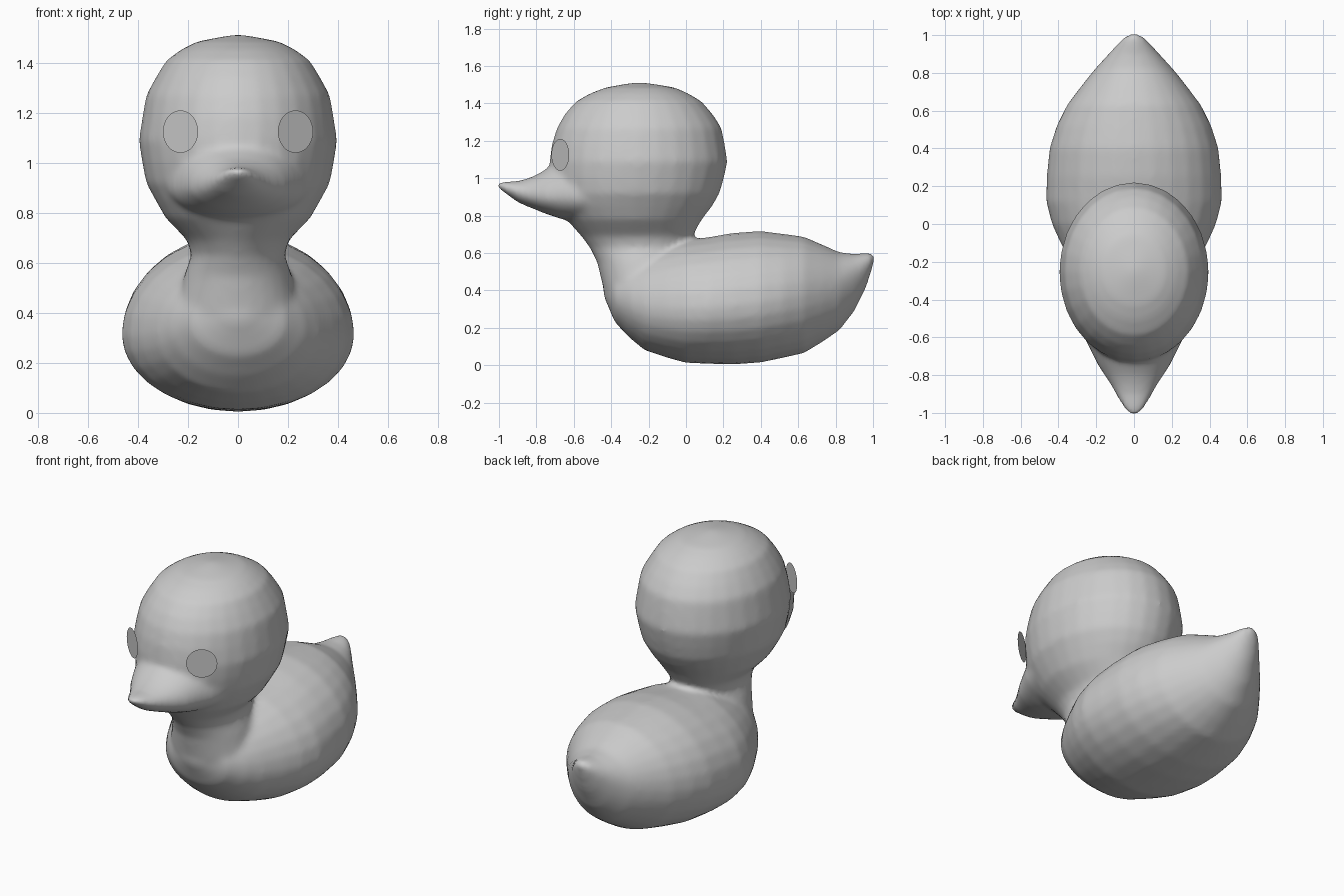
import bpy, bmesh
from math import sin, cos, pi, atan2
from mathutils import Matrix

if "Cube" in bpy.data.objects:
    bpy.data.objects.remove(bpy.data.objects["Cube"])

SIDES = 28


def loft(bm, rings):
    """Skin a list of closed point rings and cap both ends."""
    loops = [[bm.verts.new(p) for p in ring] for ring in rings]
    for a, b in zip(loops, loops[1:]):
        for i in range(SIDES):
            j = (i + 1) % SIDES
            bm.faces.new((a[i], a[j], b[j], b[i]))
    bm.faces.new(loops[0])
    bm.faces.new(loops[-1])


def ring_y(y, low, high, w, mid):
    """Upright section at y, widest at the given fraction of its height."""
    zc = low + (high - low) * mid
    pts = []
    for i in range(SIDES):
        s, c = sin(2 * pi * i / SIDES), cos(2 * pi * i / SIDES)
        pts.append((w * c, y, zc + s * ((high - zc) if s > 0 else (zc - low))))
    return pts


def ring_z(z, front, back, w):
    """Level section at z."""
    yc, r = (front + back) / 2, (back - front) / 2
    return [(w * cos(2 * pi * i / SIDES), yc + r * sin(2 * pi * i / SIDES), z)
            for i in range(SIDES)]


def part_object(name, bm):
    bmesh.ops.recalc_face_normals(bm, faces=bm.faces)
    mesh = bpy.data.meshes.new(name)
    bm.to_mesh(mesh)
    bm.free()
    obj = bpy.data.objects.new(name, mesh)
    bpy.context.collection.objects.link(obj)
    return obj


bm = bmesh.new()

# body and tail: y, bottom, top, half width, height of widest point
body = [(-.44, .37, .46, .05, .5), (-.38, .23, .52, .19, .48),
        (-.30, .145, .56, .27, .47), (-.22, .08, .60, .325, .46),
        (-.10, .04, .64, .39, .45), (0, .013, .67, .435, .45),
        (.12, .008, .685, .466, .45), (.25, .004, .708, .463, .45),
        (.40, .015, .718, .448, .46), (.52, .04, .703, .41, .48),
        (.63, .065, .688, .355, .5), (.73, .125, .645, .28, .52),
        (.82, .187, .604, .208, .55), (.90, .29, .596, .135, .6),
        (.96, .41, .60, .08, .62), (.99, .50, .60, .05, .62),
        (1.006, .555, .592, .02, .5)]
loft(bm, [ring_y(*s) for s in body])

# head and neck: z, front, back, half width
head = [(.20, -.35, -.05, .22), (.40, -.44, 0, .25), (.55, -.475, .01, .215),
        (.63, -.515, .02, .187), (.69, -.56, .035, .203), (.78, -.64, .085, .29),
        (.85, -.69, .14, .33), (.92, -.715, .18, .368), (1.0, -.73, .203, .383),
        (1.09, -.73, .222, .397), (1.18, -.718, .208, .383), (1.27, -.69, .19, .368),
        (1.34, -.65, .145, .33), (1.41, -.59, .085, .287), (1.455, -.51, .01, .225),
        (1.485, -.43, -.06, .165), (1.505, -.32, -.18, .06), (1.513, -.26, -.24, .01)]
loft(bm, [ring_z(*s) for s in head])

# beak flowing out of the cheeks
beak = [(-.40, .76, 1.10, .33, .45), (-.60, .77, 1.10, .265, .42),
        (-.67, .783, 1.10, .23, .40), (-.75, .81, 1.048, .19, .40),
        (-.80, .83, 1.018, .158, .42), (-.85, .85, .998, .125, .45),
        (-.90, .872, .985, .097, .5), (-.96, .915, .982, .065, .5),
        (-.99, .938, .980, .045, .5), (-1.007, .952, .975, .02, .5)]
loft(bm, [ring_y(*s) for s in beak])

# blend the parts into one smooth skin
duck = part_object("duck_body", bm)
remesh = duck.modifiers.new("fuse", 'REMESH')
remesh.mode = 'VOXEL'
remesh.voxel_size = .017
remesh.use_smooth_shade = True
soften = duck.modifiers.new("soften", 'SMOOTH')
soften.factor = .5
soften.iterations = 8

# flat round eyes just off the face
for side, label in ((-1, "left"), (1, "right")):
    bm = bmesh.new()
    place = (Matrix.Translation((side * .23, -.672, 1.125))
             @ Matrix.Rotation(side * atan2(.56, .83), 4, 'Z')
             @ Matrix.Rotation(pi / 2, 4, 'X'))
    bmesh.ops.create_circle(bm, cap_ends=True, segments=32, radius=.085, matrix=place)
    part_object("eye_" + label, bm)
